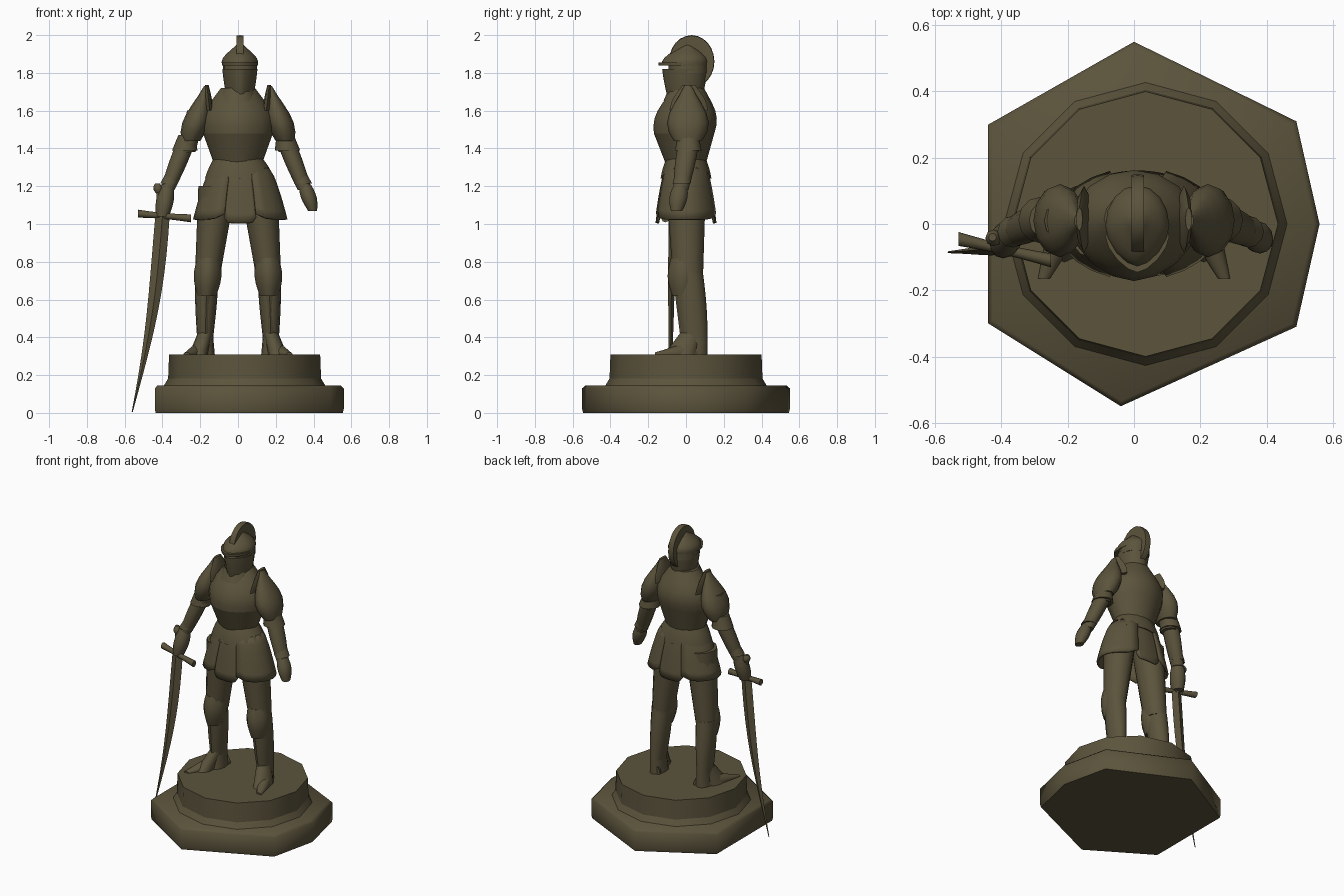
import bpy, bmesh, math
from mathutils import Vector

cube = bpy.data.objects.get("Cube")
if cube:
    bpy.data.objects.remove(cube, do_unlink=True)

bronze = bpy.data.materials.new("dark_bronze")
bronze.use_nodes = True
colour = (0.105, 0.087, 0.045, 1)
bronze.diffuse_color = colour
bronze.node_tree.nodes["Principled BSDF"].inputs["Base Color"].default_value = colour


def skin(name, rows, closed=True, angle=50, thickness=0):
    """Join rows of points into a capped solid, or an open plate with thickness."""
    bm = bmesh.new()
    rows = [[bm.verts.new(point) for point in row] for row in rows]
    count = len(rows[0])
    for lower, upper in zip(rows, rows[1:]):
        for i in range(count if closed else count - 1):
            j = (i + 1) % count
            bm.faces.new((lower[i], lower[j], upper[j], upper[i]))
    if closed:
        bm.faces.new(rows[0])
        bm.faces.new(rows[-1])
    bmesh.ops.recalc_face_normals(bm, faces=bm.faces)
    mesh = bpy.data.meshes.new(name)
    bm.to_mesh(mesh)
    bm.free()
    mesh.materials.append(bronze)
    obj = bpy.data.objects.new(name, mesh)
    bpy.context.collection.objects.link(obj)
    if thickness:
        obj.modifiers.new("thickness", "SOLIDIFY").thickness = thickness
    bpy.ops.object.select_all(action="DESELECT")
    obj.select_set(True)
    bpy.context.view_layer.objects.active = obj
    bpy.ops.object.shade_smooth_by_angle(angle=math.radians(angle))


def taper(name, start, end, start_size, end_size,
          bulge=0.0, bow=0.0, prow=1.0, sides=12, steps=6, angle=50):
    """Tapered body from start to end, with rings across its dominant axis.
    bulge swells the middle, bow bends it sideways, prow sharpens the front."""
    start, end = Vector(start), Vector(end)
    run = [abs(d) for d in end - start]
    across = [k for k in range(3) if k != run.index(max(run))]
    rows = []
    for step in range(steps + 1):
        t = step / steps
        swell = math.sin(math.pi * t)
        centre = start.lerp(end, t) + Vector((bow * swell, 0, 0))
        size = Vector(start_size).lerp(Vector(end_size), t) * (1 + bulge * swell)
        row = []
        for i in range(sides):
            c = math.cos(math.tau * i / sides)
            s = math.sin(math.tau * i / sides)
            if s < 0:
                c = math.copysign(abs(c) ** prow, c)
                s = -abs(s) ** prow
            point = centre.copy()
            point[across[0]] += size.x * c
            point[across[1]] += size.y * s
            row.append(point)
        rows.append(row)
    skin(name, rows, angle=angle)


def skirt_panel(name, middle, spread, hem, scale=1.0):
    """Flared plate hung around the hips, with rounded lower corners."""
    rows, steps, columns = [], 6, 10
    for step in range(steps + 1):
        t = step / steps
        width = scale * (.15 + .1 * t ** .7)
        depth = scale * (.115 + .055 * t ** .7)
        row = []
        for i in range(columns + 1):
            across = 2 * i / columns - 1
            a = math.radians(middle + spread * across)
            z = 1.3 + (hem - 1.3) * t + .03 * t * across ** 8
            row.append((.012 + width * math.cos(a), depth * math.sin(a), z))
        rows.append(row)
    skin(name, rows, closed=False, thickness=.014)


# Plinth: irregular slab, flared foot and round drum
slab = [(0, .55), (.49, .31), (.56, 0), (.49, -.31),
        (-.04, -.55), (-.44, -.3), (-.44, .3)]
skin("plinth_slab", [[(x * k, y * k, z) for x, y in slab]
                     for z, k in ((0, .99), (.02, 1), (.13, 1), (.145, .97))], angle=62)
taper("plinth_foot", (.035, 0, .14), (.035, 0, .19), (.43, .43), (.4, .4), steps=2)
taper("plinth_drum", (.035, 0, .18), (.035, 0, .31), (.405, .405), (.4, .4), steps=2)

# Torso armour
taper("breastplate_lower", (0, 0, 1.3), (0, -.01, 1.48), (.12, .1), (.185, .16),
      prow=1.15, sides=16)
taper("breastplate_upper", (0, -.01, 1.48), (0, .015, 1.72), (.185, .16), (.09, .08),
      bulge=.27, prow=1.15, sides=16)
taper("gorget", (0, 0, 1.65), (0, 0, 1.72), (.11, .12), (.08, .09))

# Waist and skirt plates
taper("waist_plate", (0, 0, 1.36), (.01, 0, 1.24), (.122, .1), (.185, .135),
      bulge=.03, sides=16)
skirt_panel("left_skirt_plate", 0, 70, 1.025)
skirt_panel("right_skirt_plate", 180, 70, 1.025)
skirt_panel("front_skirt_flap", 270, 21, 1.005, .95)
skirt_panel("back_skirt_flap", 90, 21, 1.005, .95)

# Helmet: face guard, recessed eye slit, brim, pointed skull and crest disc
taper("helmet_face_guard", (.01, -.005, 1.66), (.01, -.007, 1.82), (.068, .09), (.093, .119),
      bulge=.03, prow=1.3, sides=16)
taper("helmet_eye_slit", (.01, .01, 1.8), (.01, .01, 1.85), (.09, .102), (.09, .102),
      sides=16, steps=1)
taper("helmet_brim", (.01, -.04, 1.838), (.01, -.04, 1.856), (.094, .104), (.096, .106),
      prow=1.3, sides=16, steps=1)
taper("helmet_skull", (.01, -.008, 1.84), (.01, .01, 1.96), (.095, .12), (.008, .01),
      bulge=.4, prow=1.2, sides=16)
taper("helmet_crest", (-.008, .03, 1.86), (.03, .03, 1.86), (.118, .137), (.118, .137),
      bulge=.02, sides=24, steps=2)

# Arms and legs, one set for each side
for side, sign in (("left", 1), ("right", -1)):
    reach = .02 if side == "right" else 0

    def limb(name, start, end, start_size, end_size, shift=0, **shape):
        start, end = [(sign * (x + shift), y, z) for x, y, z in (start, end)]
        taper(side + "_" + name, start, end, start_size, end_size, **shape)

    limb("pauldron", (.17, .01, 1.73), (.25, .01, 1.44), (.01, .02), (.05, .075), bulge=1.1)
    limb("pauldron_rim", (.165, .015, 1.735), (.15, .015, 1.6), (.01, .035), (.02, .1),
         bulge=.2, sides=8)
    limb("upper_arm", (.21, .01, 1.6), (.26, .01, 1.38), (.05, .06), (.045, .055), reach / 2)
    limb("elbow_guard", (.25, .012, 1.47), (.262, .012, 1.39), (.046, .055), (.067, .07),
         reach, steps=3)
    limb("forearm", (.26, .012, 1.42), (.353, -.028, 1.18), (.05, .055), (.037, .04),
         reach, bulge=.1)
    limb("wrist_cuff", (.325, -.015, 1.26), (.345, -.023, 1.215), (.042, .044), (.047, .048),
         reach, steps=2)

    limb("thigh", (.11, 0, 1.2), (.162, .01, .72), (.1, .105), (.066, .08))
    limb("calf", (.165, .015, .74), (.174, .045, .4), (.062, .075), (.043, .07), bulge=.08)
    limb("ankle", (.174, .045, .4), (.172, .04, .3), (.043, .07), (.05, .075), steps=2)
    limb("knee_guard", (.157, -.02, .82), (.165, -.015, .62), (.058, .06), (.05, .058),
         bulge=.35, prow=1.25)
    limb("shin_plate", (.165, -.01, .68), (.174, .015, .4), (.05, .055), (.034, .045),
         prow=1.25, sides=8)
    limb("instep", (.172, .03, .43), (.21, -.03, .31), (.038, .055), (.05, .085))
    limb("foot", (.16, .1, .32), (.272, -.165, .31), (.035, .045), (.018, .01), bulge=.7)

# Hands
taper("left_hand", (.355, -.03, 1.21), (.395, -.05, 1.07), (.03, .032), (.024, .03), bulge=.55)
taper("right_hand", (-.374, -.03, 1.21), (-.4, -.062, 1.04), (.033, .035), (.034, .04),
      bulge=.4)

# Sword, point down
taper("sword_pommel", (-.427, -.04, 1.215), (-.42, -.044, 1.165), (.012, .012), (.016, .016),
      bulge=.8, sides=8, steps=4)
taper("sword_grip", (-.42, -.042, 1.19), (-.4, -.07, 1.03), (.016, .016), (.018, .018), sides=8)
taper("sword_crossguard", (-.53, -.045, 1.055), (-.25, -.11, 1.03), (.021, .021), (.021, .021),
      bulge=-.25, sides=8)
taper("sword_blade", (-.4, -.073, 1.04), (-.56, -.085, .005), (.038, .018), (.003, .003),
      bulge=.4, bow=.025, sides=4, steps=10, angle=30)
